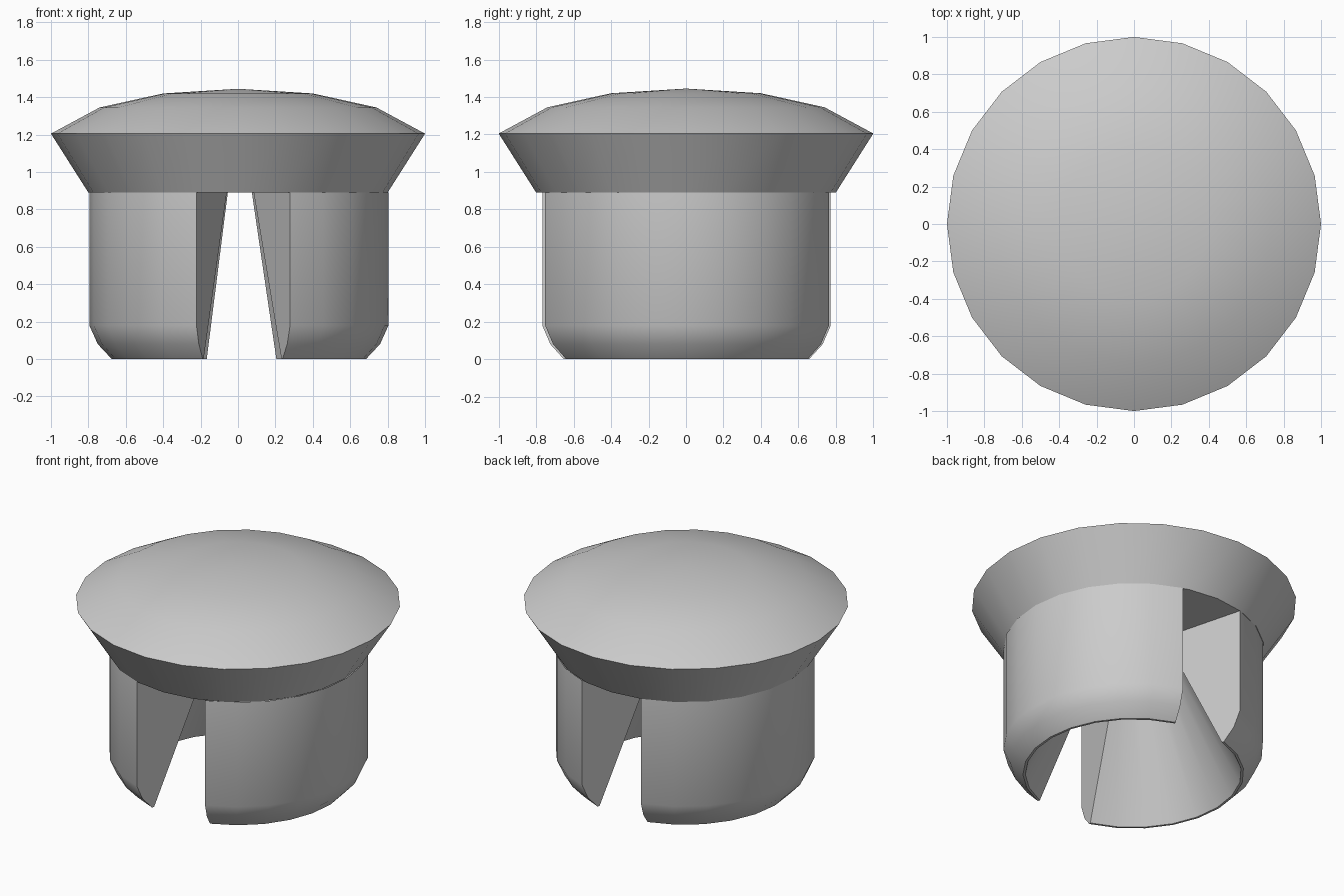
import bpy, bmesh
from math import radians, sin, cos

cube = bpy.data.objects.get("Cube")
if cube:
    bpy.data.objects.remove(cube, do_unlink=True)

grey = bpy.data.materials.new("plain grey")
grey.use_nodes = True
COLOUR = (0.6, 0.6, 0.6, 1)
grey.diffuse_color = COLOUR
grey.node_tree.nodes["Principled BSDF"].inputs["Base Color"].default_value = COLOUR


def sweep(name, profile, start, end, steps, centre_x=0.0, closed=False):
    """Turn a (radius, height) profile around z between two angles."""
    bm = bmesh.new()
    full = end - start == 360
    rings = []
    for i in range(steps if full else steps + 1):
        a = radians(start + (end - start) * i / steps)
        rings.append([bm.verts.new((centre_x + r * cos(a), r * sin(a), z))
                      for r, z in profile])
    for i in range(steps):
        a, b = rings[i], rings[(i + 1) % len(rings)]
        for j in range(len(profile) - 1):
            bm.faces.new((a[j], b[j], b[j + 1], a[j + 1]))
    if closed:
        # flat radial end walls
        bm.faces.new(rings[0])
        bm.faces.new(rings[-1])
    bmesh.ops.remove_doubles(bm, verts=bm.verts, dist=0.0001)
    bmesh.ops.recalc_face_normals(bm, faces=bm.faces)
    mesh = bpy.data.meshes.new(name)
    bm.to_mesh(mesh)
    bm.free()
    mesh.materials.append(grey)
    obj = bpy.data.objects.new(name, mesh)
    bpy.context.collection.objects.link(obj)
    bpy.ops.object.select_all(action='DESELECT')
    obj.select_set(True)
    bpy.context.view_layer.objects.active = obj
    bpy.ops.object.shade_smooth_by_angle(angle=radians(32))
    return obj


# Domed head with a flared underside
head = [(0, 0.89), (0.8, 0.89), (1.0, 1.205), (0.74, 1.345),
        (0.4, 1.42), (0, 1.445)]
sweep("domed_head", head, 0, 360, 24)

# Two split legs: rounded foot outside, conical hollow inside
leg = [(0.8, 0.89), (0.8, 0.18), (0.755, 0.08), (0.68, 0),
       (0.665, 0), (0.23, 0.89)]
sweep("left_leg", leg, -70, 72.5, 10, 0.005, closed=True)
sweep("right_leg", leg, 105, 253.5, 10, 0.005, closed=True)
